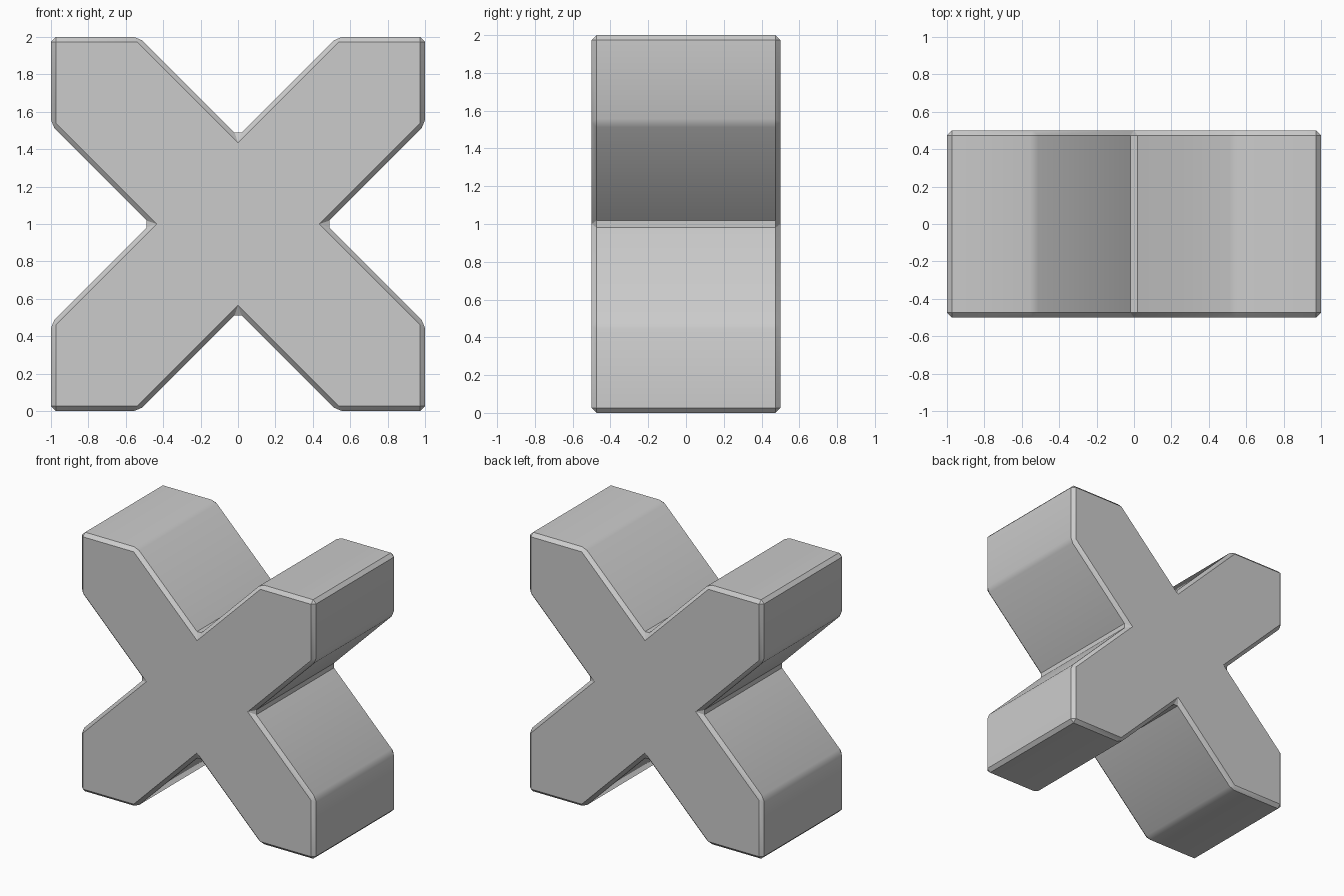
import bpy, bmesh

if "Cube" in bpy.data.objects:
    bpy.data.objects.remove(bpy.data.objects["Cube"])

# X outline: one arm's three corners, turned a quarter four times
ARM = [(0.47, 0.0), (1.0, 0.53), (1.0, 1.0), (0.53, 1.0)]
outline = []
for turn in range(4):
    for x, z in ARM:
        for _ in range(turn):
            x, z = -z, x
        outline.append((x, z + 1.0))
# each quarter supplies its notch point plus three arm corners

# extrude the outline front to back
bm = bmesh.new()
front = bm.faces.new([bm.verts.new((x, -0.5, z)) for x, z in outline])
ext = bmesh.ops.extrude_face_region(bm, geom=[front], use_keep_orig=True)
moved = [g for g in ext["geom"] if isinstance(g, bmesh.types.BMVert)]
bmesh.ops.translate(bm, verts=moved, vec=(0, 1.0, 0))
bmesh.ops.recalc_face_normals(bm, faces=bm.faces)

mesh = bpy.data.meshes.new("cross_block")
bm.to_mesh(mesh)
bm.free()
cross = bpy.data.objects.new("cross_block", mesh)
bpy.context.collection.objects.link(cross)

# narrow chamfer on every edge, including the inner notches
bevel = cross.modifiers.new("chamfer", "BEVEL")
bevel.width = 0.026
bevel.segments = 1
bevel.limit_method = "ANGLE"
bevel.angle_limit = 0.5

# soften only the shallow corners of the arms
bpy.context.view_layer.objects.active = cross
cross.select_set(True)
bpy.ops.object.modifier_apply(modifier="chamfer")
bpy.ops.object.shade_smooth_by_angle(angle=0.52)
